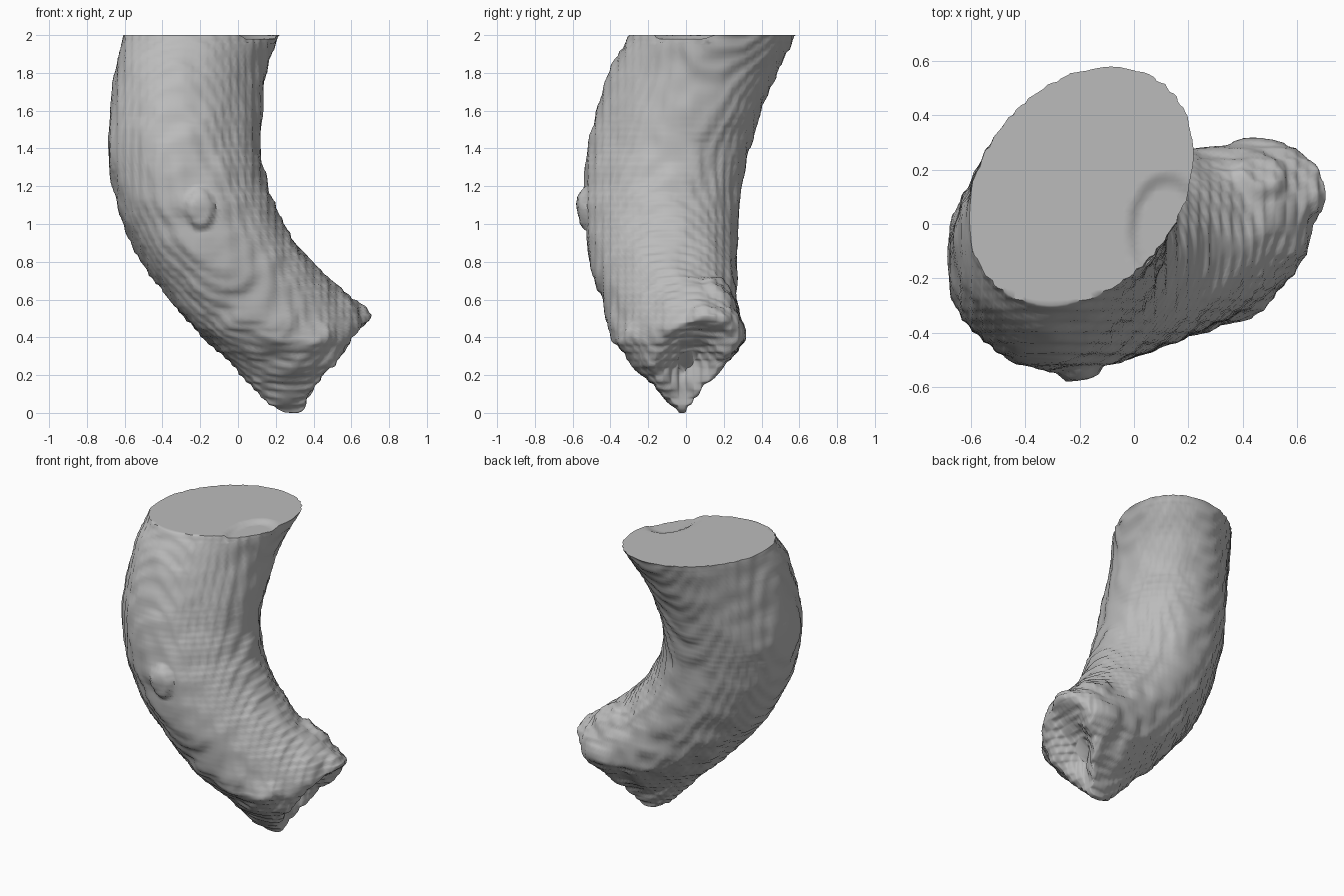
import bpy, bmesh, math
from mathutils import Vector, noise

cube = bpy.data.objects.get("Cube")
if cube:
    bpy.data.objects.remove(cube, do_unlink=True)

SIDES, STEPS, CELL = 144, 12, 0.04

# Cross-sections: outer x, z / inner x, z / front y, back y / skew
SECTIONS = [
    (-.61, 2.0, .22, 2.0, -.30, .58, .27),
    (-.65, 1.8, .15, 1.79, -.41, .48, .22),
    (-.68, 1.58, .13, 1.57, -.48, .39, .15),
    (-.69, 1.38, .12, 1.41, -.52, .34, .1),
    (-.66, 1.19, .14, 1.27, -.54, .30, .08),
    (-.60, .98, .18, 1.13, -.54, .28, .05),
    (-.49, .77, .25, .99, -.52, .27, .05),
    (-.34, .57, .34, .86, -.48, .27, .05),
    (-.16, .38, .45, .74, -.43, .27, .1),
    (.02, .20, .55, .66, -.39, .29, .2),
    (.15, .07, .64, .58, -.38, .30, .32),
    (.28, .00, .68, .49, -.30, .26, .42),
    (.35, .05, .59, .42, -.20, .17, .4),
    (.38, .23, .47, .34, -.07, .06, .4),
]

# Raised areas: centre, radii, push
BUMPS = [
    ((-.2, -.53, 1.08), (.08, .15, .12), (0, -.035, 0)),
    ((.47, .2, .65), (.12, .12, .12), (.01, .015, .025)),
    ((.66, .12, .5), (.1, .12, .1), (.02, 0, .01)),
]


def blend(i, t):
    """Smooth blend between section i and the next one."""
    last = len(SECTIONS) - 1
    a, b, c, d = (SECTIONS[min(max(i + k, 0), last)] for k in (-1, 0, 1, 2))
    return [q + .5 * t * (r - p + t * (2 * p - 5 * q + 4 * r - s + t * (3 * (q - r) + s - p)))
            for p, q, r, s in zip(a, b, c, d)]


def ring_points(section, scale=1):
    ox, oz, ix, iz, front, back, skew = section
    for k in range(SIDES):
        a = math.tau * k / SIDES
        u, v = math.cos(a) * scale, math.sin(a + skew) * scale
        p = Vector(((ox + ix + (ix - ox) * u) / 2,
                    (front + back + (back - front) * v) / 2,
                    (oz + iz + (iz - oz) * u) / 2))
        # The lower tip narrows to a point
        pinch = .25 + .75 * min(1, max(0, p.z / .38))
        p.y = .02 + (p.y - .02) * pinch
        yield p


def step(value):
    """Pull a coordinate toward a grid, giving soft terraces."""
    return value - .6 * CELL / math.tau * math.sin(math.tau * value / CELL)


def weather(p):
    """Add raised areas, terraces and a little roughness below the flat top."""
    fade = min(1, max(0, (2 - p.z) / .08))
    low_end = min(1, max(0, (.9 - p.z) / .5))
    q = p + noise.noise_vector(p * 8) * (.01 + .012 * low_end) * fade
    for centre, radii, push in BUMPS:
        d = math.sqrt(sum(((a - b) / r) ** 2 for a, b, r in zip(p, centre, radii)))
        q += Vector(push) * min(1, max(0, (1 - d) * 3))
    return Vector((step(q.x), step(q.y), min(2, max(0, step(q.z)))))


def notch(p):
    """Shallow dip in the top edge."""
    if p.z > 1.97:
        d = math.hypot((p.x - .12) / .13, (p.y + .03) / .2)
        p.z -= .02 * min(1, max(0, (1.1 - d) * 4))
    return p


# Curved trunk with a flat top and a hollowed lower end
bm = bmesh.new()
sections = [(SECTIONS[0], s / 24) for s in range(1, 24)]
sections += [(blend(i, t / STEPS), 1) for i in range(len(SECTIONS) - 1) for t in range(STEPS)]
sections.append((SECTIONS[-1], 1))
rings = [[bm.verts.new(notch(weather(p))) for p in ring_points(*s)] for s in sections]
for upper, lower in zip(rings, rings[1:]):
    for k in range(SIDES):
        n = (k + 1) % SIDES
        bm.faces.new((upper[k], lower[k], lower[n], upper[n]))
bm.faces.new(rings[0])
bm.faces.new(rings[-1][::-1])
bmesh.ops.recalc_face_normals(bm, faces=bm.faces)
mesh = bpy.data.meshes.new("curved_trunk")
bm.to_mesh(mesh)
bm.free()
trunk = bpy.data.objects.new("curved_trunk", mesh)
bpy.context.collection.objects.link(trunk)

# One grey for everything
grey = bpy.data.materials.new("plain_grey")
grey.use_nodes = True
grey.diffuse_color = (.5, .5, .5, 1)
grey.node_tree.nodes["Principled BSDF"].inputs["Base Color"].default_value = (.5, .5, .5, 1)
mesh.materials.append(grey)
bpy.ops.object.select_all(action="DESELECT")
trunk.select_set(True)
bpy.context.view_layer.objects.active = trunk
bpy.ops.object.shade_smooth_by_angle(angle=math.radians(50))
